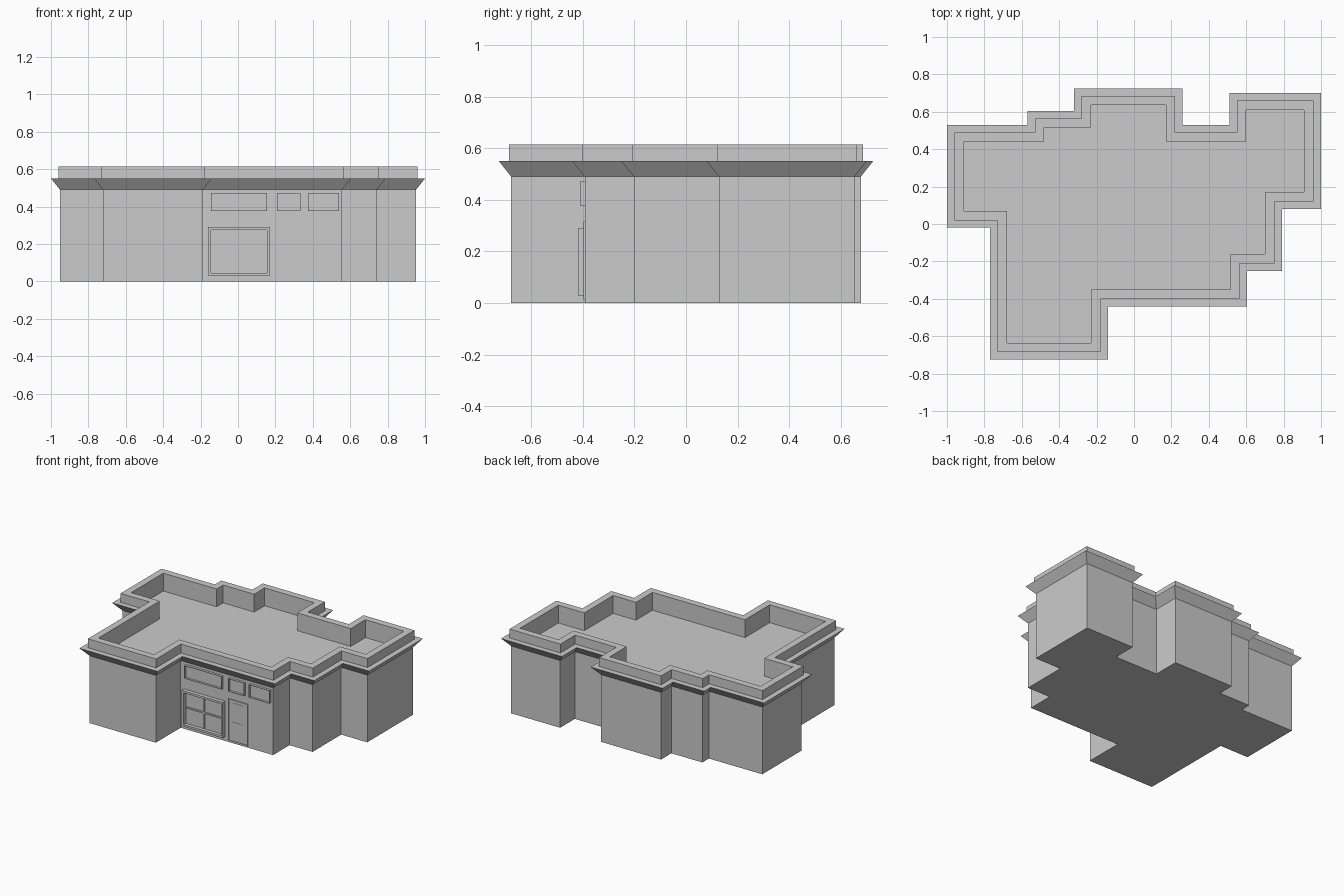
import bpy, bmesh
from mathutils import Vector

if "Cube" in bpy.data.objects:
    bpy.data.objects.remove(bpy.data.objects["Cube"])

# Eave outline of the building, counter-clockwise seen from above
EAVE = [(-.77, -.725), (-.14, -.725), (-.14, -.44), (.605, -.44), (.605, -.25), (.79, -.25),
        (.79, .08), (1, .08), (1, .70), (.51, .70), (.51, .53), (.26, .53), (.26, .725),
        (-.32, .725), (-.32, .605), (-.57, .605), (-.57, .53), (-1, .53), (-1, -.02), (-.77, -.02)]


def inset(d):
    """Offset the right-angled outline inwards by d."""
    out = []
    for i, p in enumerate(EAVE):
        p = Vector(p)
        a = (p - Vector(EAVE[i - 1])).normalized()
        b = (Vector(EAVE[(i + 1) % len(EAVE)]) - p).normalized()
        out.append(p + d * (Vector((-a.y, a.x)) + Vector((-b.y, b.x))))
    return out


def finish(name, bm):
    me = bpy.data.meshes.new(name)
    bm.to_mesh(me)
    bm.free()
    ob = bpy.data.objects.new(name, me)
    bpy.context.collection.objects.link(ob)
    return ob


def shell(name, profile, bottom=False, top=False):
    """Sweep an (inset, z) profile around the outline."""
    bm = bmesh.new()
    rings = [[bm.verts.new((p.x, p.y, z)) for p in inset(d)] for d, z in profile]
    n = len(EAVE)
    for r, s in zip(rings, rings[1:]):
        for i in range(n):
            j = (i + 1) % n
            bm.faces.new((r[i], r[j], s[j], s[i]))
    if bottom:
        bm.faces.new(rings[0][::-1])
    if top:
        bm.faces.new(rings[-1])
    return finish(name, bm)


# Walls with floor, flared cornice, parapet with sunken roof deck
shell("walls", [(.048, 0), (.048, .49)], bottom=True)
shell("cornice", [(.048, .49), (0, .55), (.04, .55)])
shell("parapet_and_roof", [(.04, .55), (.04, .615), (.09, .615), (.09, .485)], top=True)

WALL_Y = -.392


def add_box(bm, x0, x1, z0, z1, depth):
    """Box standing out of the front wall by depth."""
    v = bmesh.ops.create_cube(bm, size=1)["verts"]
    y0, y1 = WALL_Y - depth, WALL_Y + .003
    for q in v:
        q.co = ((x0 + x1) / 2 + q.co.x * (x1 - x0), (y0 + y1) / 2 + q.co.y * (y1 - y0),
                (z0 + z1) / 2 + q.co.z * (z1 - z0))


def panel(name, *dims):
    bm = bmesh.new()
    add_box(bm, *dims)
    return finish(name, bm)


def frame(name, x0, x1, z0, z1, w, depth):
    """Mitred rectangular frame: box with an inset, opened front."""
    bm = bmesh.new()
    add_box(bm, x0, x1, z0, z1, depth)
    bm.normal_update()
    front = min(bm.faces, key=lambda f: f.calc_center_median().y)
    bmesh.ops.inset_region(bm, faces=[front], thickness=w)
    inner = bmesh.ops.extrude_discrete_faces(bm, faces=[front])["faces"][0]
    for v in inner.verts:
        v.co.y = WALL_Y - .002
    return finish(name, bm)


# Large front window: frame and crossing glazing bars
frame("window_frame", -.16, .17, .03, .29, .021, .027)
panel("window_bar_vertical", .0, .01, .051, .269, .010)
panel("window_bar_horizontal", -.139, .149, .158, .168, .010)

# Row of upper windows
for i, (x0, x1) in enumerate([(-.145, .155), (.208, .335), (.373, .54)]):
    frame(f"upper_window_{i + 1}", x0, x1, .377, .472, .004, .018)

# Door with a thin frame and two raised panels
frame("door_frame", .197, .356, .012, .317, .007, .006)
for i, (z0, z1) in enumerate([(.03, .155), (.18, .295)]):
    panel(f"door_panel_{i + 1}", .235, .318, z0, z1, .004)
